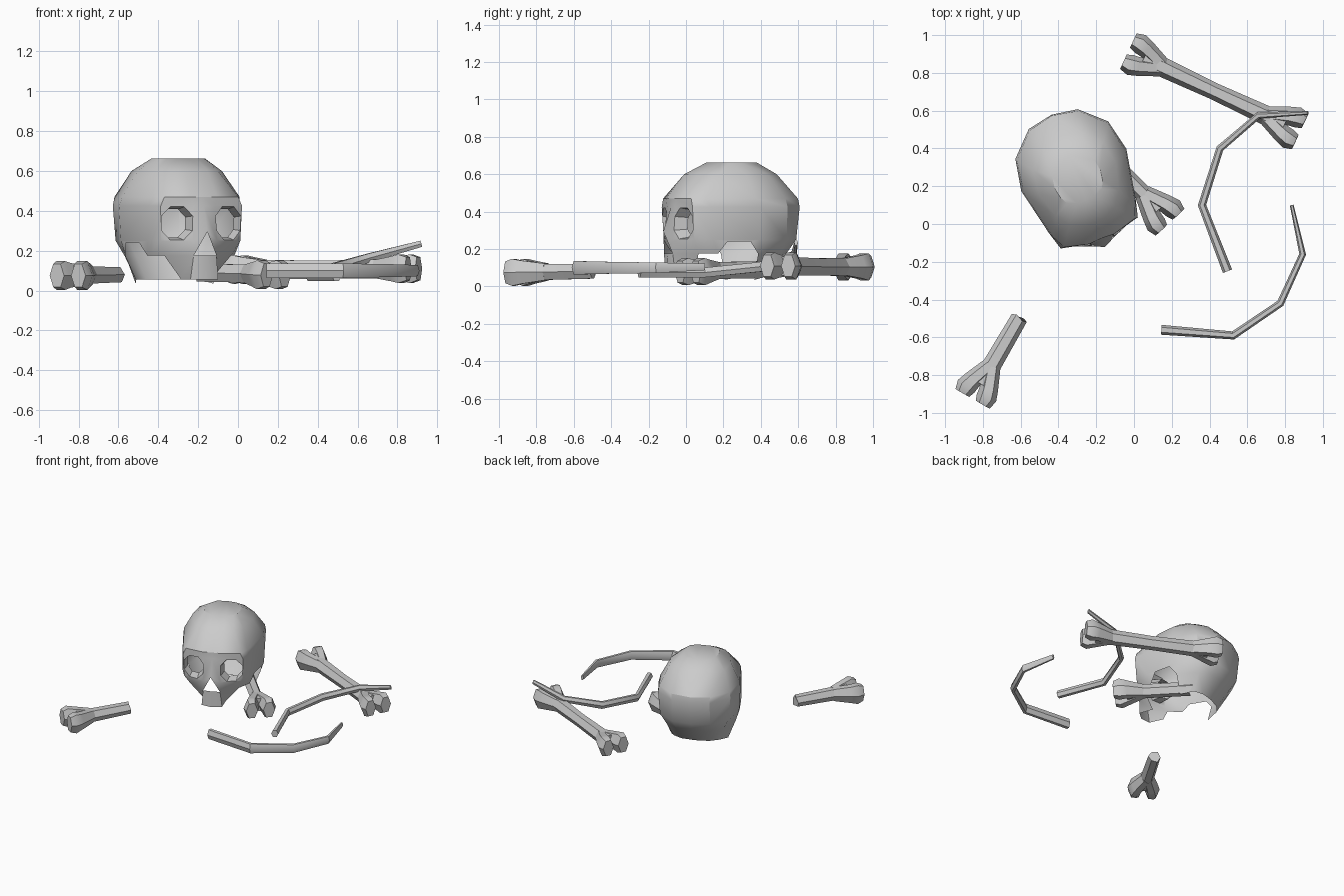
import bpy, bmesh, math, random
from mathutils import Vector as V

if "Cube" in bpy.data.objects:
    bpy.data.objects.remove(bpy.data.objects["Cube"])

random.seed(4)
UP = V((0, 0, 1))


def finish(name, bm, angle=35):
    me = bpy.data.meshes.new(name)
    bm.to_mesh(me)
    bm.free()
    ob = bpy.data.objects.new(name, me)
    bpy.context.collection.objects.link(ob)
    bpy.ops.object.select_all(action='DESELECT')
    ob.select_set(True)
    bpy.context.view_layer.objects.active = ob
    bpy.ops.object.shade_smooth_by_angle(angle=math.radians(angle))
    return ob


def tube(bm, path, sizes, sides=6, jag=0.0):
    """Sweep a flat-topped polygon of half width / half height along a path."""
    path = [V(p) for p in path]
    rings = []
    for i, p in enumerate(path):
        a, b = path[max(i - 1, 0)], path[min(i + 1, len(path) - 1)]
        t = (b - a).normalized()
        side = t.cross(UP).normalized()
        up = side.cross(t)
        w, h = sizes[i]
        ring = []
        for k in range(sides):
            an = 2 * math.pi * k / sides
            q = p + side * w * math.cos(an) + up * h * 1.155 * math.sin(an)
            if jag and i == len(path) - 1:
                q += t * random.uniform(-jag, jag)
            ring.append(bm.verts.new(q))
        rings.append(ring)
    for r0, r1 in zip(rings, rings[1:]):
        for k in range(sides):
            n = (k + 1) % sides
            bm.faces.new((r0[k], r0[n], r1[n], r1[k]))
    bm.faces.new(rings[0][::-1])
    bm.faces.new(rings[-1])


def knob(bm, tip, axis):
    """Two splayed lobes ending at tip; axis points out of the bone."""
    tip, axis = V(tip), V(axis).normalized()
    perp = axis.cross(UP).normalized()
    for s in (-1, 1):
        tube(bm, [tip - axis * .2 + perp * s * .008, tip - axis * .085 + perp * s * .05,
                  tip - axis * .04 + perp * s * .062, tip + perp * s * .062],
             [(.042, .045), (.05, .062), (.055, .072), (.042, .058)])


def bone(name, path, sizes, both_ends):
    bm = bmesh.new()
    p = [V(q) for q in path]
    knob(bm, p[0], p[0] - p[1])
    shaft = p[:]
    shaft[0] = p[0] + (p[1] - p[0]).normalized() * .09
    if both_ends:
        knob(bm, p[-1], p[-1] - p[-2])
        shaft[-1] = p[-1] + (p[-2] - p[-1]).normalized() * .09
    tube(bm, shaft, sizes, jag=0 if both_ends else .025)
    bmesh.ops.recalc_face_normals(bm, faces=bm.faces)
    return finish(name, bm)


# Skull half: height, then (half width, forward) from face centre round to the back
ROWS = [
    (.663, [(0, .12), (.05, .12), (.1, .1), (.12, .06), (.13, 0), (.12, -.06), (.07, -.12), (0, -.13)]),
    (.60, [(0, .25), (.06, .245), (.13, .21), (.18, .14), (.22, 0), (.2, -.13), (.11, -.22), (0, -.24)]),
    (.47, [(0, .34), (.07, .345), (.2, .31), (.235, .24), (.29, -.03), (.26, -.21), (.14, -.33), (0, -.36)]),
    (.425, [(0, .345), (.055, .345), (.22, .31), (.245, .22), (.3, -.05), (.265, -.22), (.14, -.34), (0, -.365)]),
    (.25, [(0, .39), (.065, .36), (.215, .3), (.25, .2), (.29, -.05), (.25, -.22), (.14, -.32), (0, -.34)]),
    (.175, [(0, .365), (.062, .36), (.18, .26), (.235, .17), (.265, -.05), (.21, -.2), (.12, -.27), (0, -.29)]),
    (.055, [(0, .375), (.075, .35), (.08, .24), (.15, .15), (.21, -.05), (.17, -.14), (.1, -.18), (0, -.19)]),
]
bm = bmesh.new()
g = [[bm.verts.new((x, -f, z)) for x, f in row] for z, row in ROWS]
g[4][0].co.z = .295                      # nose bridge
g[6][4].co.z = .035                      # low point behind the ear
bm.faces.new(g[0])
EYE = (3, 1)
OPEN = {EYE, (4, 0), (4, 3), (5, 2), (5, 3)}
for i in range(len(g) - 1):
    for j in range(7):
        if (i, j) not in OPEN:
            bm.faces.new((g[i][j], g[i + 1][j], g[i + 1][j + 1], g[i][j + 1]))
# triangular nose opening
bm.faces.new((g[4][0], g[5][1], g[4][1]))
# ear arch
arch = [bm.verts.new(g[4][3].co.lerp(g[4][4].co, t) + V((0, 0, -.01))) for t in (.3, .8)]
bm.faces.new((g[4][3], g[5][3], arch[0]))
bm.faces.new((arch[1], g[5][4], g[4][4]))
bm.faces.new((g[4][3], arch[0], arch[1], g[4][4]))

# Eye socket: octagonal opening with a rim turned inwards
c = [g[3][1], g[4][1], g[4][2], g[3][2]]
mid = sum((v.co for v in c), V()) / 4
outer = []
for k in range(4):
    for t in (.28, .72):
        outer.append(bm.verts.new(mid + (c[k].co.lerp(c[(k + 1) % 4].co, t) - mid) * .95))
inner = [bm.verts.new(mid + (v.co - mid) * .85 + V((0, .07, 0))) for v in outer]
for k in range(4):
    bm.faces.new((c[k], c[(k + 1) % 4], outer[2 * k + 1], outer[2 * k]))
    bm.faces.new((c[k], outer[2 * k], outer[2 * k - 1]))
for k in range(8):
    n = (k + 1) % 8
    bm.faces.new((outer[k], outer[n], inner[n], inner[k]))
skull = finish("skull", bm, 32)
skull.location = (-.3, .24, 0)
skull.rotation_euler.z = math.radians(22)
mir = skull.modifiers.new("mirror", 'MIRROR')
mir.use_clip = True

# Bones
bone("long_bone", [(-.03, .915, .105), (.43, .7, .105), (.88, .49, .11)],
     [(.055, .05), (.045, .045), (.055, .05)], True)
bone("broken_bone_front", [(-.855, -.925, .075), (-.76, -.76, .078), (-.6, -.485, .08)],
     [(.058, .05), (.05, .043), (.045, .038)], False)
bone("broken_bone_under_skull", [(.19, .01, .078), (.06, .15, .085), (-.19, .4, .09)],
     [(.058, .05), (.045, .045), (.045, .045)], False)

# Ribs
for name, path, sizes in (
    ("rib_back", [(.495, -.25, .075), (.36, .1, .075), (.455, .4, .105), (.66, .575, .165), (.92, .588, .235)],
     [(.026, .026), (.022, .026), (.02, .026), (.018, .022), (.01, .016)]),
    ("rib_front", [(.145, -.56, .1), (.525, -.59, .1), (.775, -.42, .1), (.893, -.16, .1), (.835, .1, .105)],
     [(.026, .036), (.022, .036), (.02, .032), (.018, .028), (.01, .018)]),
):
    bm = bmesh.new()
    tube(bm, path, sizes)
    bmesh.ops.recalc_face_normals(bm, faces=bm.faces)
    finish(name, bm)
